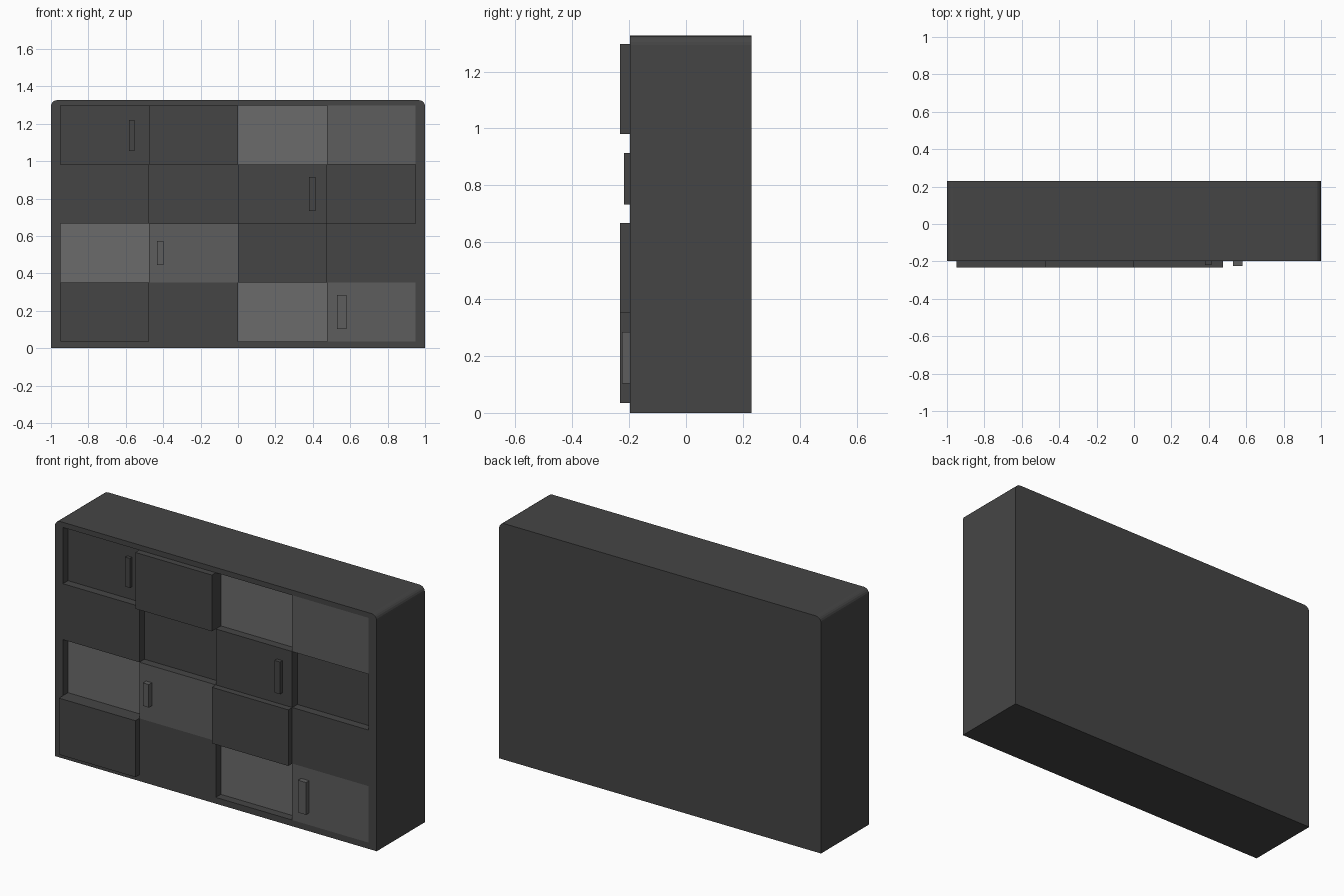
import bpy, bmesh, math
from mathutils import Vector

if "Cube" in bpy.data.objects:
    bpy.data.objects.remove(bpy.data.objects["Cube"])

W, H, R = 1.0, 1.326, 0.033           # half width, height, top corner radius
FRONT, BACK = -0.197, 0.23
OUT, IN = -0.035, 0.045               # raised and sunken panel offsets
XS = [-0.95, -0.475, 0.0, 0.475, 0.95]
ZS = [0.035, 0.352, 0.667, 0.981, 1.297]


def material(name, v):
    m = bpy.data.materials.new(name)
    m.diffuse_color = (v, v, v, 1)
    m.use_nodes = True
    m.node_tree.nodes["Principled BSDF"].inputs["Base Color"].default_value = m.diffuse_color
    return m


DARK = material("dark_grey", 0.06)
MID = material("mid_grey", 0.11)
LIGHT = material("light_grey", 0.145)

# Panel layout, bottom row first: (offset, material index)
f, o, i = (0, 0), (OUT, 0), (IN, 0)
m, l = (0, 1), (IN, 2)
CELLS = [[o, f, l, m],
         [l, m, o, f],
         [f, i, f, i],
         [i, o, l, m]]


def cell(c, r):
    return CELLS[r][c] if 0 <= c < 4 and 0 <= r < 4 else (0, 0)


def to_object(bm, name, mats):
    me = bpy.data.meshes.new(name)
    bm.to_mesh(me)
    bm.free()
    for mt in mats:
        me.materials.append(mt)
    ob = bpy.data.objects.new(name, me)
    bpy.context.collection.objects.link(ob)
    return ob


bm = bmesh.new()


def face(pts, direction, mat=0):
    fc = bm.faces.new([bm.verts.new(p) for p in pts])
    fc.normal_update()
    if fc.normal.dot(Vector(direction)) < 0:
        fc.normal_flip()
    fc.material_index = mat


# Cabinet shell: right half outline with rounded top corner, then mirrored
SEG = 5
arc = [(W - R + R * math.cos(k * math.pi / 2 / SEG),
        H - R + R * math.sin(k * math.pi / 2 / SEG)) for k in range(SEG + 1)]
half = [(0, 0), (W, 0)] + arc + [(0, H)]
opening = [(0, ZS[-1]), (XS[-1], ZS[-1]), (XS[-1], ZS[0]), (0, ZS[0])]
for s in (1, -1):
    face([(s * x, FRONT, z) for x, z in half + opening], (0, -1, 0))
    face([(s * x, BACK, z) for x, z in half], (0, 1, 0))
    for (x0, z0), (x1, z1) in zip(half, half[1:]):
        face([(s * x0, FRONT, z0), (s * x1, FRONT, z1),
              (s * x1, BACK, z1), (s * x0, BACK, z0)],
             (s * (z1 - z0), 0, x0 - x1))

# Checkered front panels
for r in range(4):
    for c in range(4):
        d, mat = cell(c, r)
        y = FRONT + d
        face([(XS[a], y, ZS[b]) for a, b in
              ((c, r), (c + 1, r), (c + 1, r + 1), (c, r + 1))], (0, -1, 0), mat)

# Step walls between neighbouring panels of different depth
for k in range(5):
    for n in range(4):
        a, b = cell(k - 1, n)[0], cell(k, n)[0]
        if a != b:
            face([(XS[k], FRONT + a, ZS[n]), (XS[k], FRONT + b, ZS[n]),
                  (XS[k], FRONT + b, ZS[n + 1]), (XS[k], FRONT + a, ZS[n + 1])],
                 (b - a, 0, 0))
        a, b = cell(n, k - 1)[0], cell(n, k)[0]
        if a != b:
            face([(XS[n], FRONT + a, ZS[k]), (XS[n], FRONT + b, ZS[k]),
                  (XS[n + 1], FRONT + b, ZS[k]), (XS[n + 1], FRONT + a, ZS[k])],
                 (0, 0, b - a))
bmesh.ops.remove_doubles(bm, verts=bm.verts, dist=1e-5)
to_object(bm, "cabinet_body", [DARK, MID, LIGHT])


# Door handles
def handle(name, x0, x1, z0, z1, base, depth, mat):
    b = bmesh.new()
    bmesh.ops.create_cube(b, size=1)
    y0, y1 = base - depth, base
    bmesh.ops.scale(b, vec=(x1 - x0, y1 - y0, z1 - z0), verts=b.verts)
    bmesh.ops.translate(b, vec=((x0 + x1) / 2, (y0 + y1) / 2, (z0 + z1) / 2), verts=b.verts)
    to_object(b, name, [mat])


handle("handle_top_left", -0.582, -0.553, 1.053, 1.219, FRONT + IN, 0.018, DARK)
handle("handle_upper_right", 0.38, 0.414, 0.733, 0.914, FRONT, 0.021, DARK)
handle("handle_lower_left", -0.433, -0.397, 0.444, 0.573, FRONT, 0.028, MID)
handle("handle_bottom_right", 0.53, 0.58, 0.103, 0.284, FRONT, 0.028, MID)
